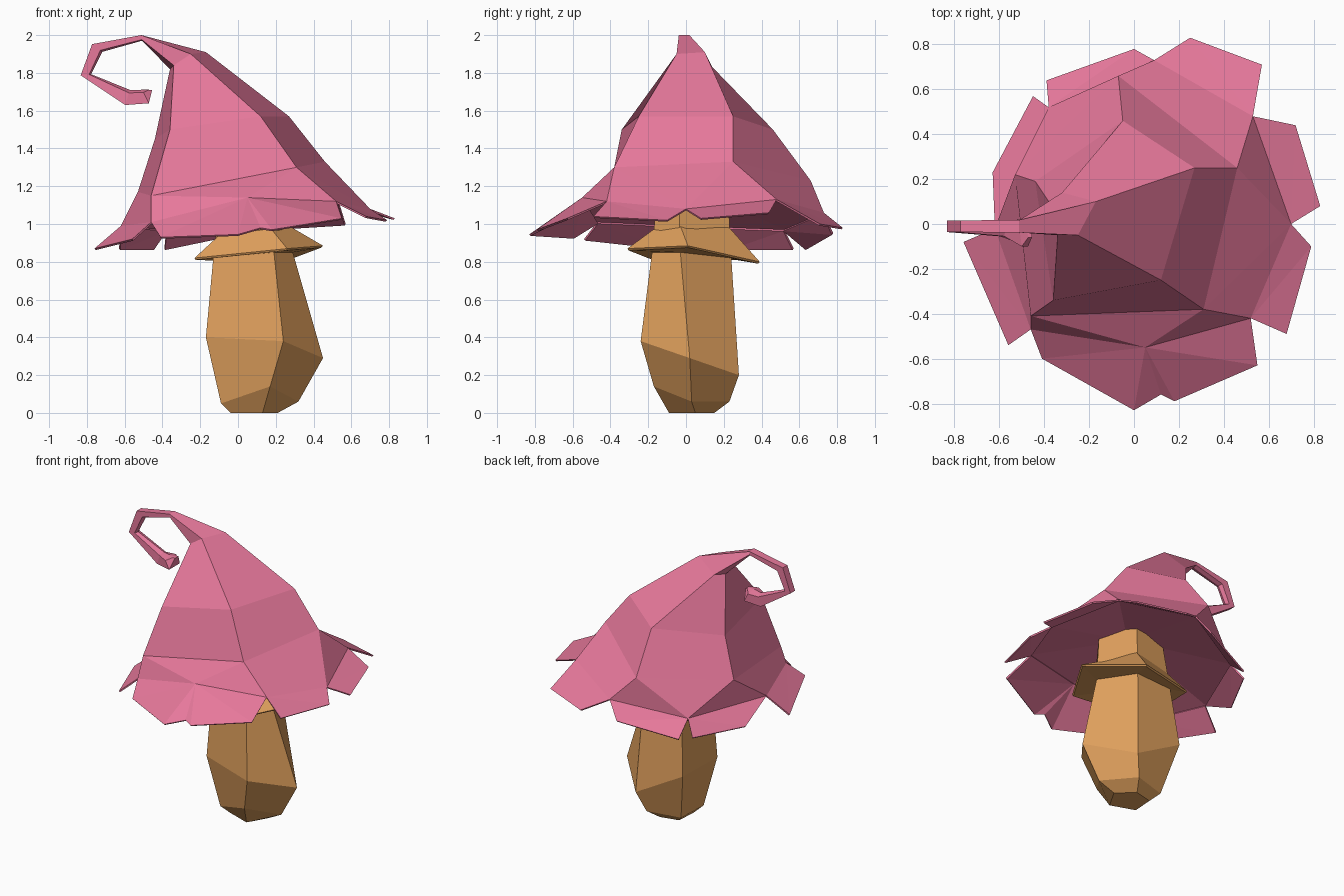
import bpy, bmesh
from mathutils import Vector

if "Cube" in bpy.data.objects:
    bpy.data.objects.remove(bpy.data.objects["Cube"])


def material(name, rgb):
    m = bpy.data.materials.new(name)
    m.diffuse_color = (*rgb, 1)
    m.use_nodes = True
    m.node_tree.nodes["Principled BSDF"].inputs["Base Color"].default_value = m.diffuse_color
    return m


pink = material("pink", (0.80, 0.19, 0.33))
tan = material("tan", (0.75, 0.355, 0.11))


def finish(name, bm, mat):
    bmesh.ops.recalc_face_normals(bm, faces=bm.faces)
    me = bpy.data.meshes.new(name)
    bm.to_mesh(me)
    bm.free()
    me.materials.append(mat)
    ob = bpy.data.objects.new(name, me)
    bpy.context.collection.objects.link(ob)
    return ob


def loft(bm, rings, cap_start=True, cap_end=True):
    vr = [[bm.verts.new(p) for p in r] for r in rings]
    for a, b in zip(vr, vr[1:]):
        n = len(a)
        for i in range(n):
            j = (i + 1) % n
            bm.faces.new((a[i], a[j], b[j], b[i]))
    if cap_start:
        bm.faces.new(vr[0][::-1])
    if cap_end:
        bm.faces.new(vr[-1])
    return vr


# Stem: uneven five-sided column
stem = [
    [(.13, -.09, 0), (.21, .05, 0), (.10, .15, 0), (-.03, .12, 0), (-.04, -.03, 0)],
    [(.17, -.17, .14), (.32, .03, .06), (.15, .23, .06), (-.08, .17, .05), (-.09, -.07, .05)],
    [(.24, -.24, .38), (.45, .02, .29), (.20, .28, .20), (-.16, .265, .40), (-.17, -.11, .40)],
    [(.19, -.18, .85), (.29, -.03, .85), (.17, .24, .82), (-.12, .22, .82), (-.13, -.11, .83)],
    [(.16, -.15, 1.2), (.26, -.04, 1.2), (.16, .22, 1.2), (-.07, .19, 1.2), (-.09, -.10, 1.2)],
]
bm = bmesh.new()
loft(bm, stem)
finish("stem", bm, tan)

# Collar: flared skirt round the stem
collar_top = [(.17, -.16, .98), (.27, -.03, .99), (.17, .23, .98), (-.07, .20, .96), (-.10, -.11, .94)]
collar_rim = [(.26, -.31, .87), (.45, .01, .885), (.22, .39, .80), (-.22, .27, .82), (-.23, -.18, .82)]
lower = [(x * .98, y * .98, z - .01) for x, y, z in collar_rim]
bm = bmesh.new()
loft(bm, [collar_top, collar_rim, lower, stem[3]])
finish("collar", bm, tan)


# Curl: rings as (centre x, y, z), outward direction (x, z), size, half width
def curl_ring(x, y, z, ox, oz, r, w):
    c, o, s = Vector((x, y, z)), Vector((ox, 0, oz)).normalized() * r, Vector((0, w, 0))
    return [c + o - s, c + o + s, c - o * .6 + s, c - o, c - o * .6 - s]


curl = [curl_ring(*a) for a in (
    (-.51, -.01, 1.985, -.1, 1, .015, .028),
    (-.745, -.01, 1.932, -.8, .6, .034, .026),
    (-.805, -.01, 1.79, -1, -.1, .028, .026),
    (-.585, -.02, 1.67, -.3, -1, .042, .035),
    (-.49, -.04, 1.675, .5, -1, .04, .06),
    (-.465, -.04, 1.71, 1, -.1, .01, .02))]

# Cap: five-ridged cone whose rim opens to eight corners
ring_b = [(.31, -.38, 1.30), (.46, .25, 1.33), (-.07, .66, 1.23), (-.53, .22, 1.17), (-.46, -.41, 1.15)]
ring_a = [(.12, -.25, 1.57), (.27, .25, 1.57), (-.05, .46, 1.50), (-.44, .19, 1.45), (-.36, -.34, 1.50)]
peak = [(-.25, -.05, 1.90), (-.17, .10, 1.91), (-.32, .14, 1.83), (-.36, .07, 1.82), (-.34, -.05, 1.84)]
rim = [(.52, -.42, 1.12), (.70, 0, 1.08), (.53, .48, 1.13), (.09, .73, 1.06),
       (-.38, .52, .97), (-.62, -.02, .99), (-.46, -.47, 1.01), (.05, -.55, 1.14)]
bm = bmesh.new()
b = loft(bm, [ring_b, ring_a, peak] + curl, cap_start=False)[0]
c = [bm.verts.new(p) for p in rim]
below = [(0, 1, 2), (2, 3), (3, 4, 5), (5, 6), (6, 7, 0)]  # rim corners under each side
for i, ids in enumerate(below):
    p, q = b[i], b[(i + 1) % 5]
    lo = [c[k] for k in ids]
    if len(lo) == 3:
        bm.faces.new((p, lo[0], lo[1]))
        bm.faces.new((p, lo[1], q))
        bm.faces.new((q, lo[1], lo[2]))
    else:
        bm.faces.new((p, lo[0], lo[1], q))
# shallow underside rising to the stem
mid = bm.verts.new((.07, .02, 1.2))
for i in range(8):
    bm.faces.new((c[i], mid, c[(i + 1) % 8]))
finish("cap", bm, pink)

# Flaps: thin plates hanging from the rim, the last one fills the front notch
flap_ends = [
    ((.68, -.49, 1.04), (.79, -.10, 1.02)), ((.83, .08, 1.03), (.72, .44, 1.06)),
    ((.57, .71, 1.00), (.25, .83, .98)), ((0, .78, .95), (-.39, .64, .87)),
    ((-.45, .57, .87), (-.63, .23, .87)), ((-.76, -.08, .87), (-.56, -.54, .92)),
    ((-.41, -.60, .93), (0, -.83, .945)), ((.18, -.79, .97), (.55, -.63, 1.03))]
outlines = [[rim[i], p, q, rim[(i + 1) % 8]] for i, (p, q) in enumerate(flap_ends)]
outlines.append([rim[7], (0, -.83, .945), (.12, -.76, .98), (.18, -.79, .97)])
for i, top in enumerate(outlines):
    bottom = [(x * .99, y * .99, z - .008) for x, y, z in top]
    bm = bmesh.new()
    loft(bm, [bottom, top])
    bmesh.ops.triangulate(bm, faces=bm.faces[:])
    finish(f"cap_flap_{i + 1}", bm, pink)
